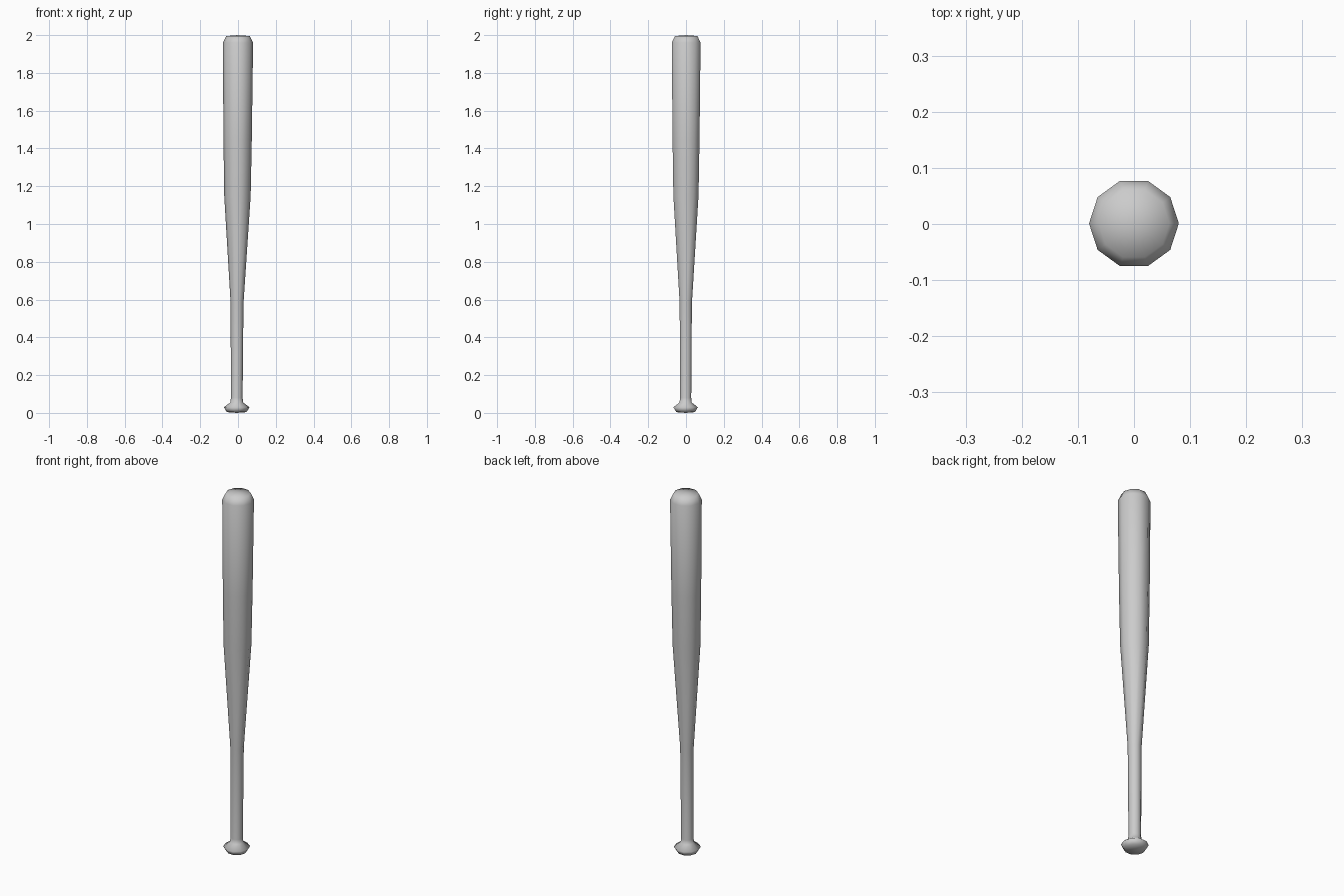
import bpy, bmesh, math

if "Cube" in bpy.data.objects:
    bpy.data.objects.remove(bpy.data.objects["Cube"])

SIDES = 10
# (radius, height) from knob to barrel tip
profile = [(0.052, 0.004), (0.068, 0.03), (0.034, 0.055), (0.031, 0.08),
           (0.034, 0.58), (0.070, 1.15), (0.075, 1.45), (0.080, 1.96),
           (0.063, 1.995)]


def axis(z):
    # The bat leans very slightly, so its axis drifts with height
    t = 1 - z / 2
    return -0.007 * t, 0.001 - 0.003 * t


bm = bmesh.new()
rings = []
for r, z in profile:
    cx, cy = axis(z)
    rings.append([bm.verts.new((cx + r * math.cos(2 * math.pi * i / SIDES),
                                cy + r * math.sin(2 * math.pi * i / SIDES), z))
                  for i in range(SIDES)])

# Knob, handle and barrel walls
for a, b in zip(rings, rings[1:]):
    for i in range(SIDES):
        j = (i + 1) % SIDES
        bm.faces.new((a[i], a[j], b[j], b[i]))

# Slightly domed ends
for ring, z in ((rings[0], 0.0), (rings[-1], 2.0)):
    tip = bm.verts.new((*axis(z), z))
    for i in range(SIDES):
        bm.faces.new((ring[i], ring[(i + 1) % SIDES], tip))

bmesh.ops.recalc_face_normals(bm, faces=bm.faces)
for f in bm.faces:
    f.smooth = True

mesh = bpy.data.meshes.new("baseball_bat")
bm.to_mesh(mesh)
bm.free()
bpy.context.collection.objects.link(bpy.data.objects.new("baseball_bat", mesh))
